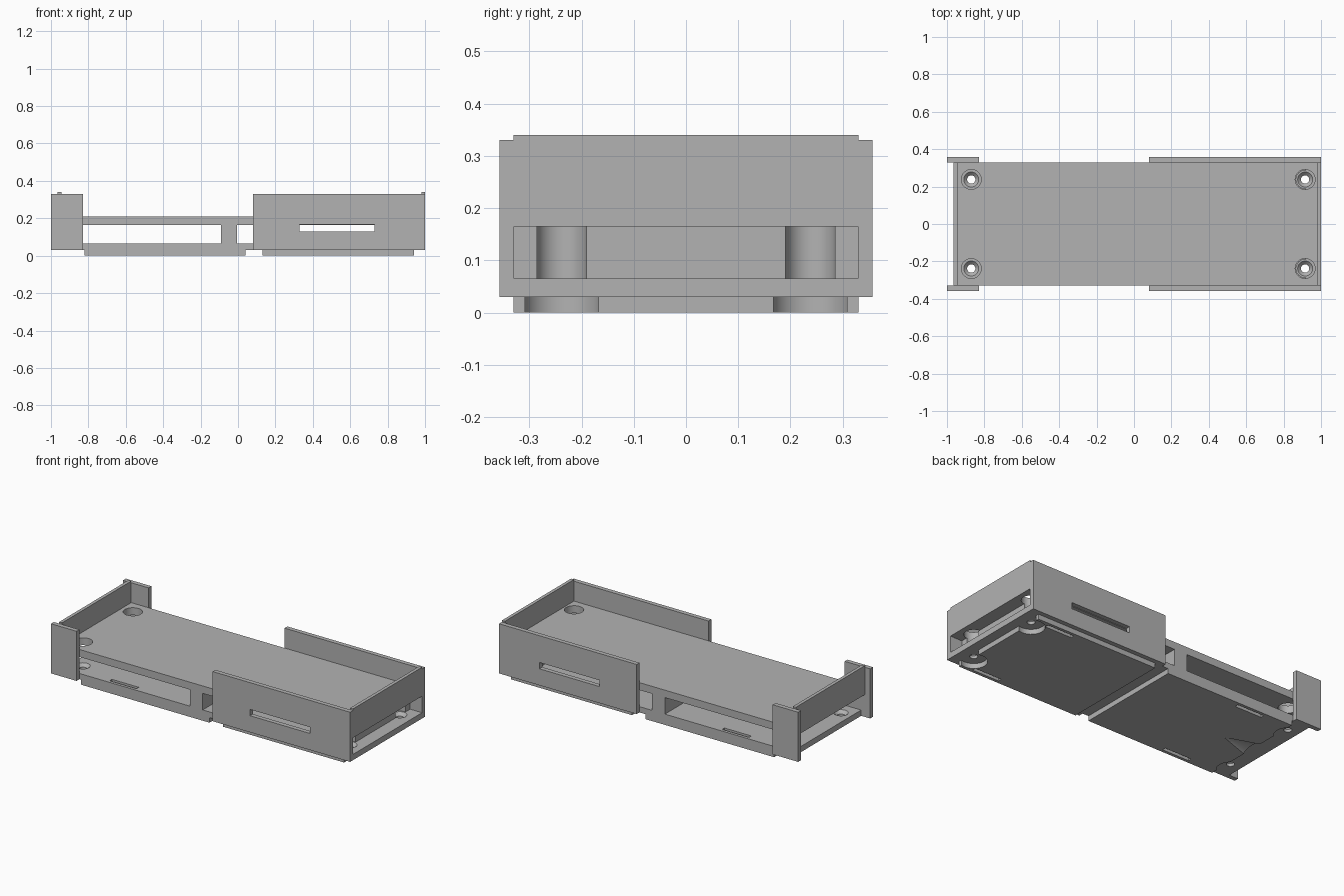
import bpy, bmesh, math
from mathutils import Matrix

cube = bpy.data.objects.get("Cube")
if cube:
    bpy.data.objects.remove(cube, do_unlink=True)

grey = bpy.data.materials.new("plain grey")
grey.use_nodes = True
COLOUR = (0.45, 0.45, 0.45, 1)
grey.diffuse_color = COLOUR
grey.node_tree.nodes["Principled BSDF"].inputs["Base Color"].default_value = COLOUR


def finish(name, bm):
    mesh = bpy.data.meshes.new(name)
    bm.to_mesh(mesh)
    bm.free()
    mesh.materials.append(grey)
    obj = bpy.data.objects.new(name, mesh)
    bpy.context.collection.objects.link(obj)
    return obj


def box(name, x, y, z):
    bm = bmesh.new()
    bmesh.ops.create_cube(bm, size=1)
    for v in bm.verts:
        v.co = [lo + (c + 0.5) * (hi - lo) for c, (lo, hi) in zip(v.co, (x, y, z))]
    return finish(name, bm)


def cone(name, x, y, z, r_low, r_high):
    bm = bmesh.new()
    place = Matrix.Translation((x, y, sum(z) / 2))
    bmesh.ops.create_cone(bm, cap_ends=True, segments=40, radius1=r_low,
                          radius2=r_high, depth=z[1] - z[0], matrix=place)
    return finish(name, bm)


def cut(part, cutters):
    bpy.context.view_layer.objects.active = part
    for cutter in cutters:
        mod = part.modifiers.new("cut", "BOOLEAN")
        mod.operation = "DIFFERENCE"
        mod.solver = "EXACT"
        mod.object = cutter
        bpy.ops.object.modifier_apply(modifier=mod.name)
        bpy.data.objects.remove(cutter, do_unlink=True)


W, OUT = 0.33, 0.357          # half widths of the body and of the side panels
SCREWS = [(x, s * 0.238) for x in (-0.87, 0.915) for s in (-1, 1)]
FLOOR, GAP, DECK = (0.03, 0.065), (0.065, 0.165), (0.165, 0.21)


def drills(z, r_low, r_high):
    return [cone("drill", x, y, z, r_low, r_high) for x, y in SCREWS]


def slits():
    return [box("slit", x, sorted((s * 0.29, s * 0.312)), (-0.1, 0.1))
            for x in ((-0.64, -0.46), (0.68, 0.86)) for s in (-1, 1)]


# Two plates with screw holes
top_deck = box("top_deck", (-0.965, 0.985), (-W, W), DECK)
cut(top_deck, drills((0.1, 0.3), 0.053, 0.053))
floor_plate = box("floor_plate", (-0.94, 0.985), (-W, W), FLOOR)
cut(floor_plate, drills((0, 0.1), 0.022, 0.022) + drills((0.045, 0.067), 0.02, 0.042) + slits())

# Blocks between the plates, grooved for the screws
middle_block = box("middle_block", (-0.09, -0.005), (-W, W), GAP)
end_block = box("end_block", (0.82, 0.92), (-W, W), GAP)
cut(end_block, drills((0.03, 0.2), 0.048, 0.048))

# Pads under the floor, relieved round the screws
left_pad = box("left_pad", (0.13, 0.94), (-W, W), (0, 0.03))
right_pad = box("right_pad", (-0.82, 0.04), (-W, W), (0, 0.03))
for pad in (left_pad, right_pad):
    cut(pad, drills((-0.05, 0.08), 0.075, 0.075) + slits())

# Tapered cable notch in the pad
bm = bmesh.new()
bmesh.ops.create_cone(bm, cap_ends=True, segments=32, radius1=0.07, radius2=0.001, depth=0.2,
                      matrix=Matrix.Translation((-0.73, 0, 0)) @ Matrix.Scale(0.35, 4, (0, 0, 1))
                      @ Matrix.Rotation(math.pi / 2, 4, "Y"))
cut(right_pad, [finish("notch", bm)])

# Side panels, slotted on the long half
for s, side in ((-1, "front"), (1, "back")):
    y = sorted((s * W, s * OUT))
    long_panel = box(side + "_long_panel", (0.08, 1), y, (0.03, 0.33))
    cut(long_panel, [box("slot", (0.33, 0.73), (-1, 1), (0.13, 0.168))])
    box(side + "_short_panel", (-1, -0.83), y, (0.03, 0.33))

# End walls
left_wall = box("left_end_wall", (0.98, 1), (-W, W), (0.03, 0.34))
cut(left_wall, [box("opening", (0.9, 1.1), (-W + 0.001, W - 0.001), GAP)])
box("right_end_wall", (-0.965, -0.945), (-W, W), (0.165, 0.34))

# Smooth the round cuts, keep edges sharp
bpy.ops.object.select_all(action="DESELECT")
for obj in (top_deck, floor_plate, end_block, left_pad, right_pad):
    obj.select_set(True)
bpy.context.view_layer.objects.active = top_deck
bpy.ops.object.shade_smooth_by_angle(angle=math.radians(30))
